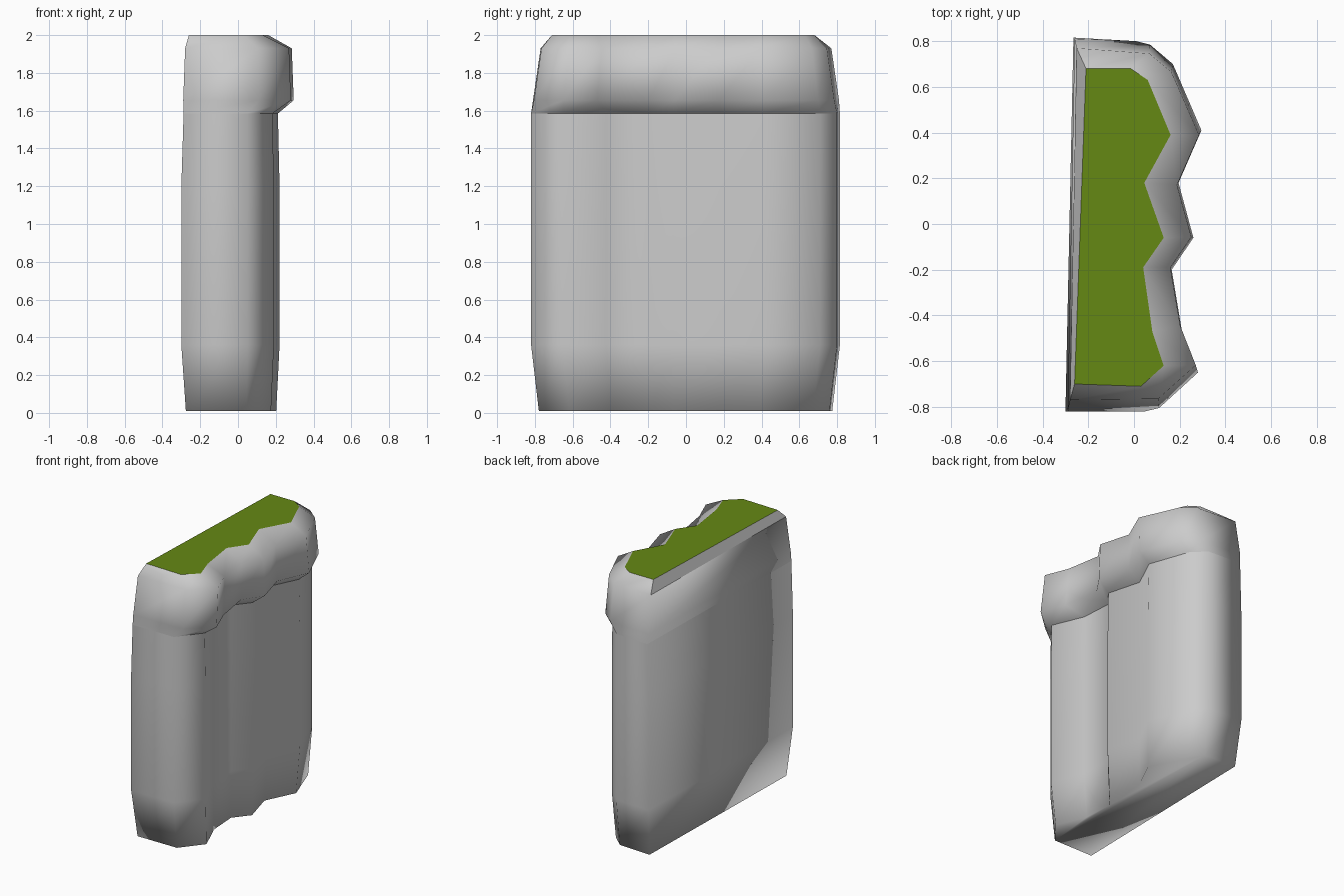
import bpy, bmesh

if "Cube" in bpy.data.objects:
    bpy.data.objects.remove(bpy.data.objects["Cube"])

# Outlines seen from above, all running the same way round:
# back corner at -y, along the wavy cliff face, back corner at +y
WALL = [(-0.30, -0.82), (0.05, -0.82), (0.19, -0.65), (0.09, -0.42), (0.075, -0.19),
        (0.175, -0.07), (0.105, 0.18), (0.22, 0.41), (0.11, 0.71), (0.01, 0.80), (-0.265, 0.815)]
LEDGE = [(-0.29, -0.81), (0.11, -0.805), (0.28, -0.65), (0.21, -0.47), (0.165, -0.20),
         (0.26, -0.06), (0.195, 0.18), (0.295, 0.41), (0.17, 0.70), (0.07, 0.785), (-0.26, 0.81)]
GRASS = [(-0.26, -0.70), (0.03, -0.71), (0.13, -0.62), (0.08, -0.47), (0.04, -0.19),
         (0.13, -0.06), (0.045, 0.18), (0.16, 0.39), (0.06, 0.63), (-0.015, 0.68), (-0.21, 0.68)]


def ring(outline, z, sx=1.0, sy=1.0):
    return [(x * sx, y * sy, z) for x, y in outline]


def loft(name, rings, close_bottom=False, sharp_back_row=None):
    bm = bmesh.new()
    rows = [[bm.verts.new(p) for p in r] for r in rings]
    n = len(rows[0])
    for a, b in zip(rows, rows[1:]):
        for i in range(n):
            j = (i + 1) % n
            bm.faces.new((a[i], a[j], b[j], b[i])).smooth = True
    if close_bottom:
        bm.faces.new(rows[0][::-1]).smooth = True
    if sharp_back_row is not None:
        # crisp chamfer strip along the straight back
        r, t = rows[sharp_back_row], rows[sharp_back_row + 1]
        for u, v in ((r[0], r[-1]), (r[0], t[0]), (r[-1], t[-1])):
            bm.edges.get((u, v)).smooth = False
    me = bpy.data.meshes.new(name)
    bm.to_mesh(me)
    bm.free()
    ob = bpy.data.objects.new(name, me)
    bpy.context.collection.objects.link(ob)
    return ob


wall_top = ring(WALL, 1.585, 0.96, 1.0)

# Lower cliff wall, tapering in at the foot
loft("cliff_wall", [ring(WALL, 0.01, 0.92, 0.95), ring(WALL, 0.36),
                    ring(WALL, 1.2), wall_top], close_bottom=True)

# Overhanging rock rim
loft("rock_rim", [wall_top, ring(LEDGE, 1.655), ring(LEDGE, 1.93, 0.965, 0.95),
                  ring(GRASS, 2.0)], sharp_back_row=2)

# Flat grass top
me = bpy.data.meshes.new("grass_top")
me.from_pydata(ring(GRASS, 2.0), [], [list(range(len(GRASS)))])
grass = bpy.data.objects.new("grass_top", me)
bpy.context.collection.objects.link(grass)
mat = bpy.data.materials.new("grass_green")
mat.diffuse_color = (0.13, 0.25, 0.007, 1)
mat.use_nodes = True
mat.node_tree.nodes["Principled BSDF"].inputs["Base Color"].default_value = mat.diffuse_color
me.materials.append(mat)
